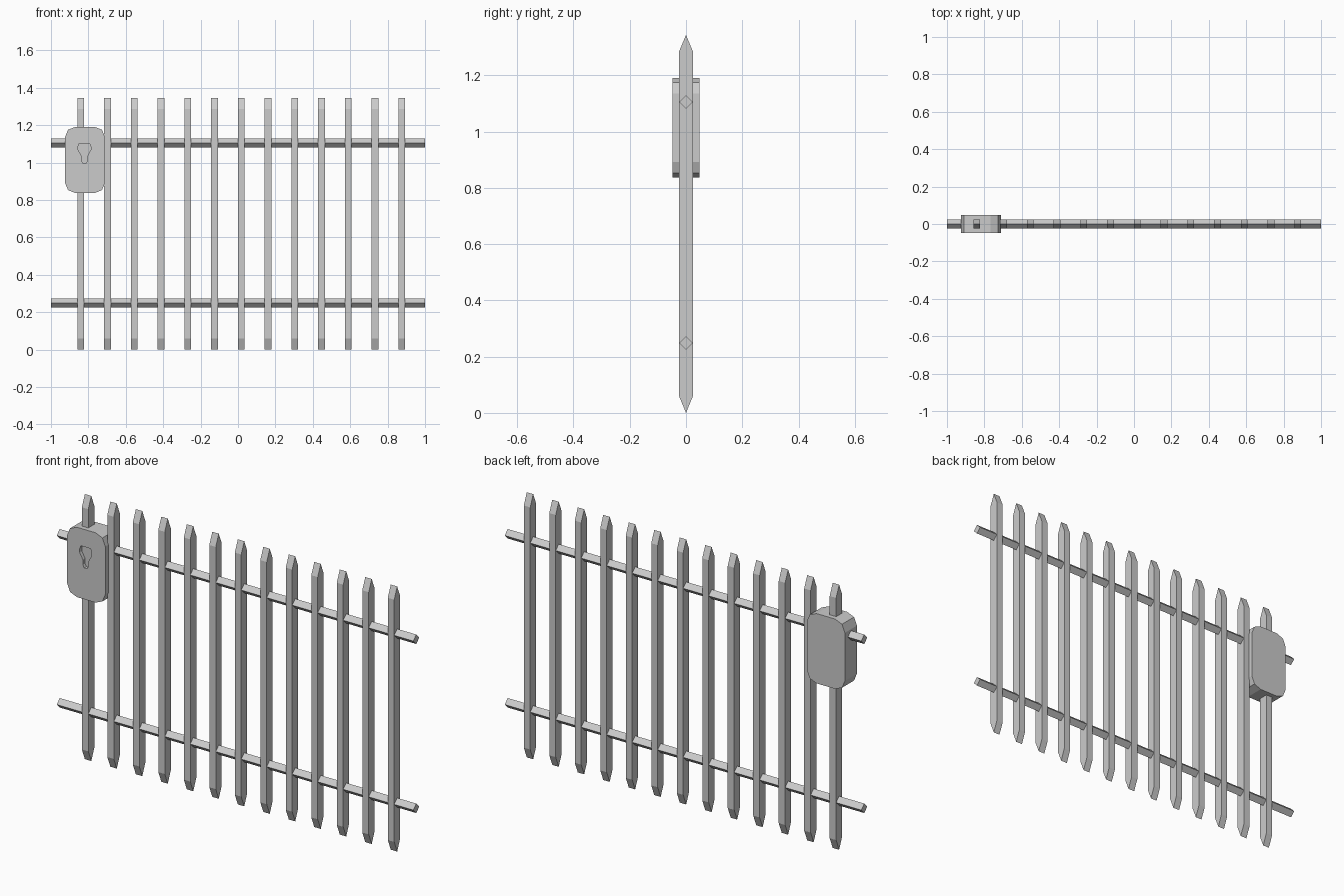
import bpy, bmesh, math

if "Cube" in bpy.data.objects:
    bpy.data.objects.remove(bpy.data.objects["Cube"])


def prism(name, profile, axis, a, b):
    """Extrude a 2D outline along 'x' (outline is y,z) or 'y' (outline is x,z)."""
    def place(p, t):
        return (t, p[0], p[1]) if axis == 'x' else (p[0], t, p[1])
    bm = bmesh.new()
    ends = [[bm.verts.new(place(p, t)) for p in profile] for t in (a, b)]
    for ring in ends:
        bm.faces.new(ring)
    n = len(profile)
    for i in range(n):
        j = (i + 1) % n
        bm.faces.new((ends[0][i], ends[0][j], ends[1][j], ends[1][i]))
    bmesh.ops.recalc_face_normals(bm, faces=bm.faces)
    mesh = bpy.data.meshes.new(name)
    bm.to_mesh(mesh)
    bm.free()
    ob = bpy.data.objects.new(name, mesh)
    bpy.context.collection.objects.link(ob)
    return ob


# Upright bars with wedge-shaped ends
H, D = 1.344, 0.024
bar_profile = [(0, 0), (D, 0.058), (D, H - 0.058), (0, H), (-D, H - 0.058), (-D, 0.058)]
for i in range(13):
    x = -0.841 + i * 0.143
    prism(f"upright_bar_{i + 1}", bar_profile, 'x', x - 0.018, x + 0.018)

# Diamond-section rails
for name, z in (("lower_rail", 0.248), ("upper_rail", 1.105)):
    prism(name, [(0, z - D), (D, z), (0, z + D), (-D, z)], 'x', -1, 1)

# Lock case with rounded corners
cx, cz, hw, hh, r = -0.818, 1.014, 0.107, 0.177, 0.055
case_profile = []
for k, (sx, sz) in enumerate(((1, 1), (-1, 1), (-1, -1), (1, -1))):
    for s in range(3):
        t = math.radians(90 * k + 45 * s)
        case_profile.append((cx + sx * (hw - r) + r * math.cos(t),
                             cz + sz * (hh - r) + r * math.sin(t)))
case = prism("lock_case", case_profile, 'y', -0.048, 0.048)

# Keyhole recess in the front of the case
half = [(0.027, 1.103), (0.034, 1.085), (0.034, 1.068), (0.016, 1.036),
        (0.016, 1.01), (0.008, 0.996)]
kx = -0.821
outline = [(kx + x, z) for x, z in half] + [(kx - x, z) for x, z in reversed(half)]
cutter = prism("keyhole_cutter", outline, 'y', -0.1, -0.03)
cutter.hide_render = True
cutter.hide_set(True)
cut = case.modifiers.new("keyhole", 'BOOLEAN')
cut.operation = 'DIFFERENCE'
cut.solver = 'EXACT'
cut.object = cutter
